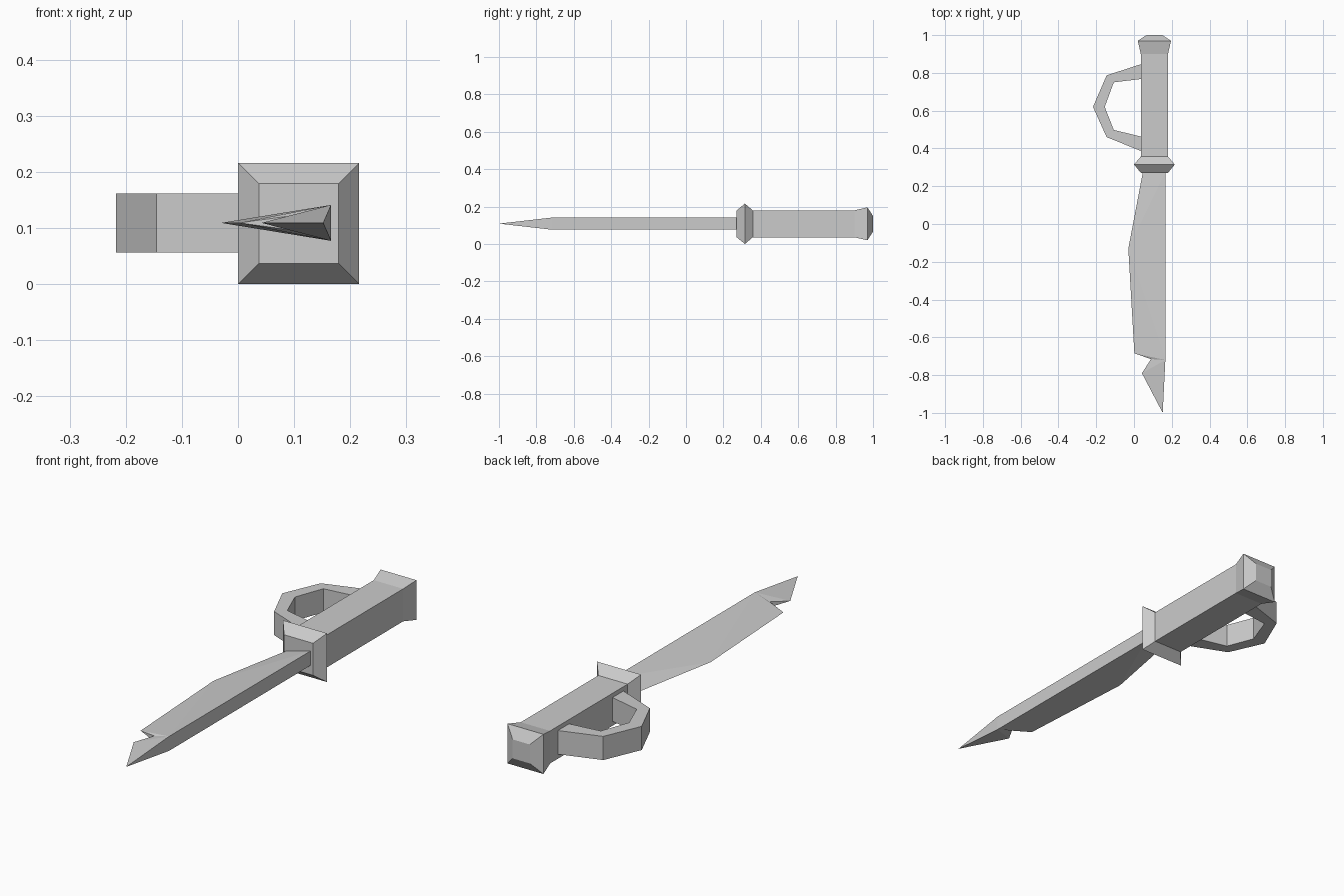
import bpy
import bmesh

if "Cube" in bpy.data.objects:
    bpy.data.objects.remove(bpy.data.objects["Cube"])

GREY = (0.6, 0.6, 0.6, 1.0)
steel = bpy.data.materials.new("plain_grey")
steel.use_nodes = True
steel.diffuse_color = GREY
steel.node_tree.nodes["Principled BSDF"].inputs["Base Color"].default_value = GREY

C = 0.108  # shared axis of handle and guard, in x and z


def make(name, verts, faces):
    mesh = bpy.data.meshes.new(name)
    mesh.from_pydata(verts, [], faces)
    bm = bmesh.new()
    bm.from_mesh(mesh)
    bmesh.ops.recalc_face_normals(bm, faces=bm.faces)
    bm.to_mesh(mesh)
    bm.free()
    mesh.materials.append(steel)
    obj = bpy.data.objects.new(name, mesh)
    bpy.context.collection.objects.link(obj)
    return obj


def square_loft(name, stations):
    """Square sections (y, half width) joined along y, capped at both ends."""
    verts, faces = [], []
    for y, h in stations:
        verts += [(C - h, y, C - h), (C + h, y, C - h), (C + h, y, C + h), (C - h, y, C + h)]
    for s in range(len(stations) - 1):
        for i in range(4):
            a, b = 4 * s + i, 4 * s + (i + 1) % 4
            faces.append((a, b, b + 4, a + 4))
    n = len(verts)
    faces += [(0, 1, 2, 3), (n - 4, n - 3, n - 2, n - 1)]
    return make(name, verts, faces)


# Handle with flared pommel, and the bevelled guard
square_loft("handle", [(0.34, 0.072), (0.9, 0.072), (0.97, 0.088), (1.0, 0.042)])
square_loft("guard", [(0.27, 0.071), (0.315, 0.108), (0.357, 0.072)])

# Knuckle ring: a flat band between an outer and an inner path
outer = [(0.04, 0.847), (-0.145, 0.787), (-0.217, 0.62), (-0.145, 0.46), (0.04, 0.385)]
inner = [(0.04, 0.768), (-0.107, 0.75), (-0.155, 0.62), (-0.107, 0.498), (0.04, 0.462)]
verts, faces = [], []
for (ox, oy), (ix, iy) in zip(outer, inner):
    verts += [(ox, oy, 0.056), (ix, iy, 0.056), (ix, iy, 0.161), (ox, oy, 0.161)]
for s in range(len(outer) - 1):
    for i in range(4):
        a, b = 4 * s + i, 4 * s + (i + 1) % 4
        faces.append((a, b, b + 4, a + 4))
n = len(verts)
faces += [(0, 1, 2, 3), (n - 4, n - 3, n - 2, n - 1)]
make("knuckle_ring", verts, faces)

# Blade: wedge section, thick along the spine and sharp along the edge
points = {  # name: (x, y, half thickness)
    "base": (0.166, 0.275, 0.032), "spine": (0.166, -0.72, 0.032),
    "notch": (0.09, -0.715, 0.012), "tip": (0.152, -1.0, 0),
    "barb": (0.042, -0.79, 0), "hook": (0.002, -0.685, 0),
    "belly": (-0.03, -0.13, 0), "heel": (0.047, 0.275, 0),
}
verts, index = [], {}
for key, (x, y, t) in points.items():
    for side in (1, -1):
        if t or side == 1:
            verts.append((x, y, C + 0.001 + side * t))
        index[key, side] = len(verts) - 1
fans = ["base heel belly", "base belly spine", "belly hook spine",
        "hook notch spine", "notch barb spine", "barb tip spine"]
faces = [[index[k, side] for k in fan.split()] for side in (1, -1) for fan in fans]


def wall(a, b):
    loop = [index[a, 1], index[b, 1], index[b, -1], index[a, -1]]
    faces.append(list(dict.fromkeys(loop)))


for a, b in (("base", "spine"), ("spine", "tip"), ("barb", "notch"),
             ("notch", "hook"), ("heel", "base")):
    wall(a, b)
make("blade", verts, faces)
